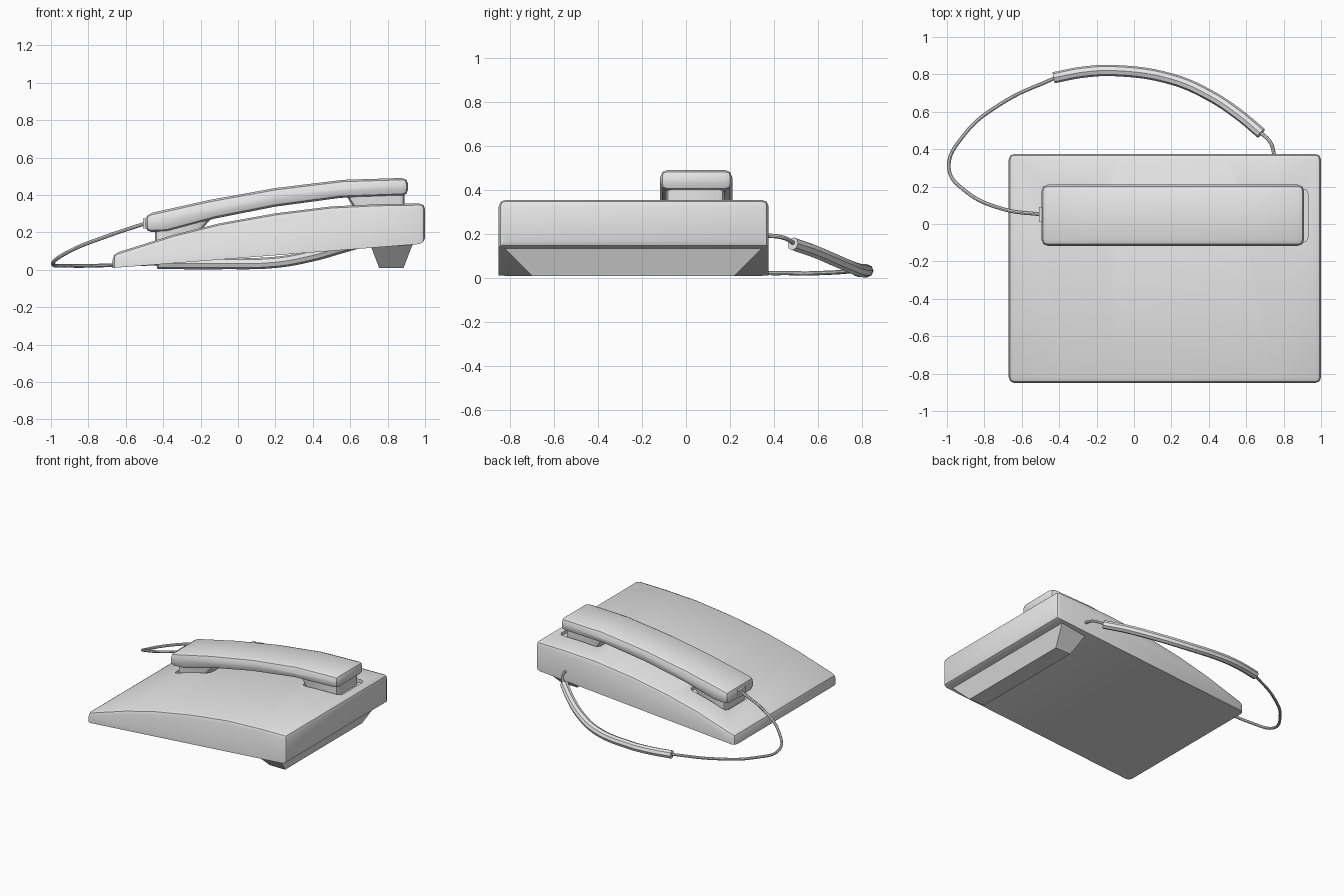
import bpy, bmesh, math
from mathutils import Vector

if "Cube" in bpy.data.objects:
    bpy.data.objects.remove(bpy.data.objects["Cube"], do_unlink=True)

grey = bpy.data.materials.new("light grey plastic")
grey.use_nodes = True
grey.diffuse_color = (0.8, 0.8, 0.8, 1)
grey.node_tree.nodes["Principled BSDF"].inputs["Base Color"].default_value = (0.8, 0.8, 0.8, 1)


def activate(obj):
    bpy.ops.object.select_all(action='DESELECT')
    obj.select_set(True)
    bpy.context.view_layer.objects.active = obj


def finish(name, bm):
    bmesh.ops.recalc_face_normals(bm, faces=bm.faces[:])
    mesh = bpy.data.meshes.new(name)
    bm.to_mesh(mesh)
    bm.free()
    mesh.materials.append(grey)
    obj = bpy.data.objects.new(name, mesh)
    bpy.context.collection.objects.link(obj)
    activate(obj)
    return obj


def prism(name, profile, y0, y1, bevel=0, segments=2, keep=lambda e: True):
    """Extrude a side profile across the width and bevel the chosen sharp edges."""
    bm = bmesh.new()
    face = bm.faces.new([bm.verts.new((x, y0, z)) for x, z in profile])
    moved = bmesh.ops.extrude_face_region(bm, geom=[face])["geom"]
    bmesh.ops.translate(bm, vec=(0, y1 - y0, 0),
                        verts=[g for g in moved if isinstance(g, bmesh.types.BMVert)])
    bmesh.ops.recalc_face_normals(bm, faces=bm.faces[:])
    if bevel:
        edges = [e for e in bm.edges
                 if e.calc_face_angle(0) > math.radians(30) and keep(e)]
        bmesh.ops.bevel(bm, geom=edges, offset=bevel, offset_type='OFFSET',
                        segments=segments, profile=0.5, affect='EDGES', clamp_overlap=True)
    return finish(name, bm)


def across(e):
    d = e.verts[1].co - e.verts[0].co
    return abs(d.y) > 0.01


def upright(e):
    d = e.verts[1].co - e.verts[0].co
    return abs(d.z) > abs(d.x) and not across(e)


def not_underside(e):
    """Everything but the flat bottom outline; the raised rear edge stays included."""
    low = all(v.co.z < 0.02 + 0.078 * (v.co.x + 0.67) for v in e.verts)
    return not low or e.verts[0].co.x + e.verts[1].co.x > 1.9


def smooth(obj):
    activate(obj)
    bpy.ops.object.shade_smooth_by_angle(angle=math.radians(30))


# Wedge-shaped base with a curved top
body = prism("base_body", [
    (-0.67, 0.01), (1.0, 0.14), (1.0, 0.355), (0.75, 0.351), (0.5, 0.339), (0.2, 0.302),
    (-0.1, 0.248), (-0.35, 0.186), (-0.67, 0.085)], -0.85, 0.375, 0.03, 2, not_underside)

# Cradle pockets for both ends of the handset
for profile in ([(-0.47, 0.125), (-0.16, 0.205), (-0.16, 0.5), (-0.47, 0.5)],
                [(0.6, 0.32), (0.93, 0.33), (0.93, 0.5), (0.6, 0.5)]):
    cutter = prism("pocket_cutter", profile, -0.1, 0.19, 0.03, 2, upright)
    cutter.hide_render = True
    activate(body)
    mod = body.modifiers.new("pocket", 'BOOLEAN')
    mod.operation = 'DIFFERENCE'
    mod.solver = 'EXACT'
    mod.object = cutter
    bpy.ops.object.modifier_apply(modifier=mod.name)
    bpy.data.objects.remove(cutter, do_unlink=True)
smooth(body)

# Tapered rear foot
bm = bmesh.new()
bmesh.ops.create_cube(bm, size=1)
for v in bm.verts:
    top = v.co.z > 0
    v.co = Vector((0.82 + v.co.x * (0.23 if top else 0.13),
                   -0.24 + v.co.y * (1.18 if top else 0.92),
                   0.14 if top else 0.01))
finish("rear_foot", bm)

# Arched handset with its two end pieces
handset = prism("handset", [
    (-0.495, 0.2), (-0.38, 0.205), (-0.12, 0.275), (0.2, 0.338), (0.55, 0.385), (0.91, 0.397),
    (0.91, 0.492), (0.56, 0.481), (0.2, 0.437), (-0.15, 0.374), (-0.495, 0.297)],
    -0.117, 0.21, 0.034)
smooth(handset)
for name, profile in (
        ("mouthpiece", [(-0.445, 0.125), (-0.22, 0.185), (-0.13, 0.29), (-0.445, 0.23)]),
        ("earpiece", [(0.63, 0.315), (0.89, 0.32), (0.89, 0.42), (0.57, 0.41)])):
    smooth(prism(name, profile, -0.09, 0.175, 0.03, 2, upright))

# Cord socket on the handset's left-hand end
prism("cord_socket", [(-0.507, 0.22), (-0.48, 0.22), (-0.48, 0.275), (-0.507, 0.275)], 0.01, 0.09)


def tube(name, points, radius):
    curve = bpy.data.curves.new(name, 'CURVE')
    curve.dimensions = '3D'
    curve.bevel_depth = radius
    curve.bevel_resolution = 2
    curve.resolution_u = 6
    curve.use_fill_caps = True
    spline = curve.splines.new('BEZIER')
    spline.bezier_points.add(len(points) - 1)
    for p, co in zip(spline.bezier_points, points):
        p.co = co
        p.handle_left_type = p.handle_right_type = 'AUTO'
    curve.materials.append(grey)
    obj = bpy.data.objects.new(name, curve)
    bpy.context.collection.objects.link(obj)
    activate(obj)
    bpy.ops.object.convert(target='MESH')
    smooth(bpy.context.view_layer.objects.active)


# Thick coiled section, with thin cord running from each end
coil = [(-0.43, 0.782, 0.034), (-0.27, 0.812, 0.033), (-0.1, 0.82, 0.033), (0.2, 0.775, 0.04),
        (0.4, 0.69, 0.075), (0.56, 0.585, 0.12), (0.68, 0.485, 0.155)]
tube("coiled_cord", coil, 0.03)
tube("handset_cord", [(-0.49, 0.05, 0.25), (-0.7, 0.08, 0.18), (-0.9, 0.175, 0.1),
                      (-0.99, 0.3, 0.035), (-0.91, 0.475, 0.022), (-0.7, 0.65, 0.024),
                      (-0.42, 0.782, 0.034)], 0.01)
tube("base_cord", [(0.67, 0.495, 0.155), (0.73, 0.435, 0.185), (0.752, 0.36, 0.193)], 0.01)
